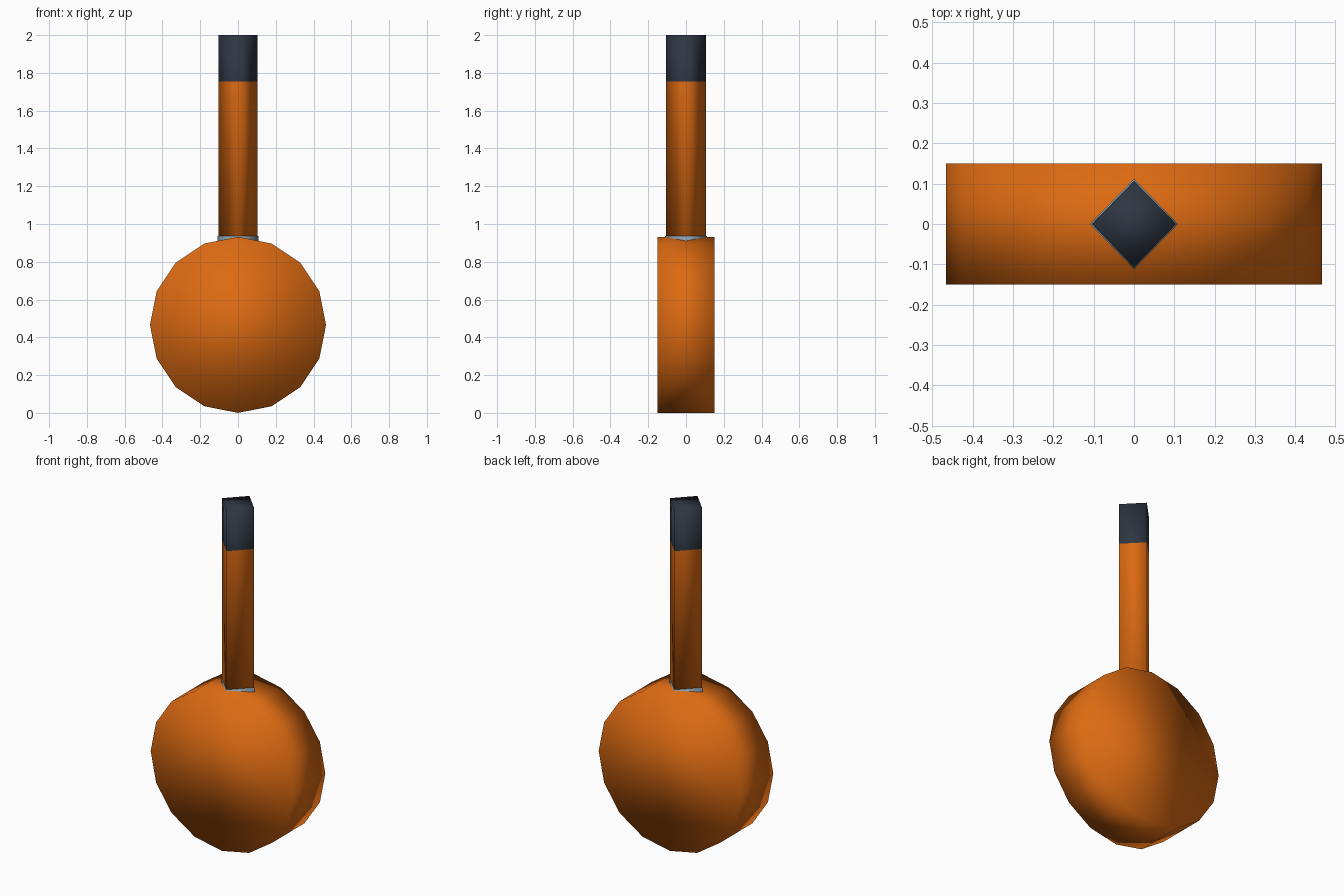
import bpy
import math

cube = bpy.data.objects.get("Cube")
if cube:
    bpy.data.objects.remove(cube, do_unlink=True)


def material(name, colour):
    m = bpy.data.materials.new(name)
    m.use_nodes = True
    m.diffuse_color = (*colour, 1)
    m.node_tree.nodes["Principled BSDF"].inputs["Base Color"].default_value = (*colour, 1)
    return m


orange = material("orange", (0.72, 0.145, 0.006))
slate = material("dark_slate", (0.027, 0.037, 0.054))
grey = material("light_grey", (0.25, 0.33, 0.40))


def prism(name, sides, radius, depth, location, mat, tilt=0):
    """Smooth-shaded low-poly prism with one corner pointing along +y before tilting."""
    bpy.ops.mesh.primitive_cylinder_add(vertices=sides, radius=radius, depth=depth,
                                        location=location, rotation=(tilt, 0, 0))
    ob = bpy.context.object
    ob.name = name
    ob.data.materials.append(mat)
    bpy.ops.object.shade_smooth()
    return ob


def post(name, rx, ry, bottom, top, mat):
    """Diamond-section upright between two heights."""
    ob = prism(name, 4, 1, top - bottom, (0, 0, (top + bottom) / 2), mat)
    for v in ob.data.vertices:
        v.co.x *= rx
        v.co.y *= ry
    return ob


# Round flat head
R = 0.466
prism("round_head", 16, R, 0.30, (0, 0, R), orange, math.pi / 2)

# Collar sunk into the top of the head
post("collar", 0.109, 0.112, 0.80, 0.936, grey)

# Handle: orange shaft and dark tip in one piece, split by height
GRIP_Z, TOP_Z = 1.755, 2.0
handle = post("handle", 0.104, 0.107, 0.80, TOP_Z, orange)
handle.data.materials.append(slate)
bpy.ops.object.mode_set(mode='EDIT')
bpy.ops.mesh.select_all(action='SELECT')
bpy.ops.mesh.bisect(plane_co=(0, 0, GRIP_Z), plane_no=(0, 0, 1))
bpy.ops.object.mode_set(mode='OBJECT')
for face in handle.data.polygons:
    face.use_smooth = True
    if (handle.matrix_world @ face.center).z > GRIP_Z:
        face.material_index = 1
